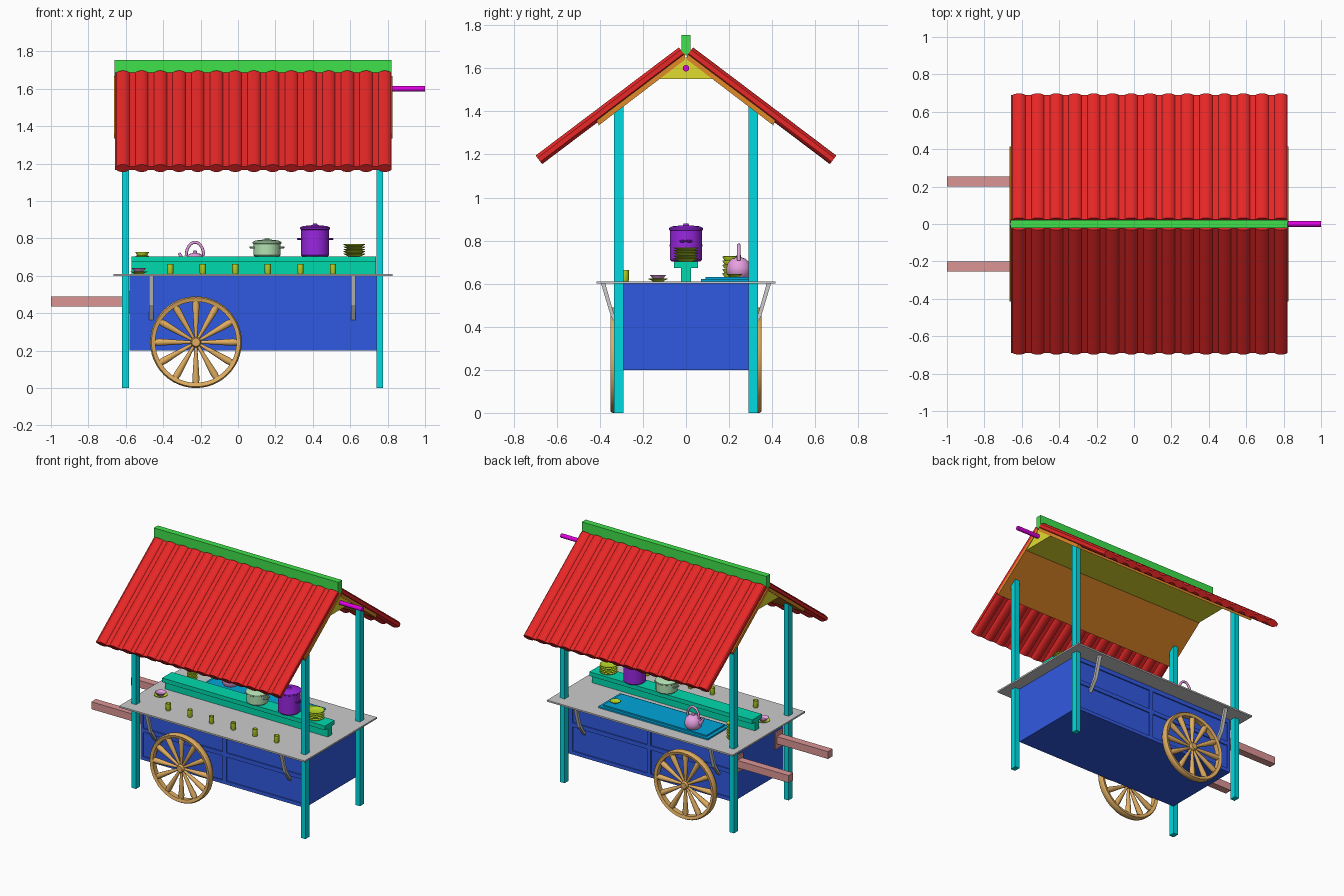
import bpy, bmesh
from math import sin, cos, pi, radians
from mathutils import Vector, Matrix

if "Cube" in bpy.data.objects:
    bpy.data.objects.remove(bpy.data.objects["Cube"])

MATS = {}
PALETTE = {
    "blue": (0.03, 0.1, 0.75), "cyan": (0.0, 0.7, 0.75), "red": (0.8, 0.02, 0.02),
    "green": (0.05, 0.75, 0.07), "brown": (0.75, 0.25, 0.02), "yellow": (0.75, 0.72, 0.03),
    "magenta": (0.75, 0.0, 0.75), "wood": (0.75, 0.42, 0.12), "pink_wood": (0.72, 0.3, 0.3),
    "teal": (0.0, 0.7, 0.42), "tray_blue": (0.0, 0.38, 0.7), "orchid": (0.8, 0.35, 0.75),
    "sage": (0.45, 0.75, 0.45), "purple": (0.32, 0.02, 0.75), "lime": (0.5, 0.72, 0.02)}


def make(name, bm, color=None, smooth=False):
    bmesh.ops.recalc_face_normals(bm, faces=bm.faces)
    me = bpy.data.meshes.new(name)
    bm.to_mesh(me)
    bm.free()
    ob = bpy.data.objects.new(name, me)
    bpy.context.collection.objects.link(ob)
    if color:
        if color not in MATS:
            MATS[color] = bpy.data.materials.new(color)
            MATS[color].diffuse_color = (*PALETTE[color], 1)
        me.materials.append(MATS[color])
    if smooth:
        bpy.ops.object.select_all(action='DESELECT')
        ob.select_set(True)
        bpy.context.view_layer.objects.active = ob
        bpy.ops.object.shade_smooth_by_angle(angle=radians(40))
    return ob


def add_box(bm, x0, x1, y0, y1, z0, z1):
    m = Matrix.Translation(((x0 + x1) / 2, (y0 + y1) / 2, (z0 + z1) / 2))
    m = m @ Matrix.Diagonal((x1 - x0, y1 - y0, z1 - z0, 1))
    bmesh.ops.create_cube(bm, size=1, matrix=m)


def box(name, color, *dims):
    bm = bmesh.new()
    add_box(bm, *dims)
    return make(name, bm, color)


def add_prism(bm, pts, offset):
    a = [bm.verts.new(p) for p in pts]
    b = [bm.verts.new(Vector(p) + Vector(offset)) for p in pts]
    bm.faces.new(a)
    bm.faces.new(b[::-1])
    for i in range(len(a)):
        j = (i + 1) % len(a)
        bm.faces.new((a[i], b[i], b[j], a[j]))


def x_prism(name, color, x0, x1, yz):
    bm = bmesh.new()
    add_prism(bm, [(x0, y, z) for y, z in yz], (x1 - x0, 0, 0))
    return make(name, bm, color)


def add_lathe(bm, prof, mat, n=28, closed=False):
    """Turn (radius, height) points about local z."""
    rings = [[bm.verts.new(mat @ Vector((r * cos(2 * pi * k / n), r * sin(2 * pi * k / n), h)))
              for k in range(n)] for r, h in prof]
    pairs = list(zip(rings, rings[1:])) + ([(rings[-1], rings[0])] if closed else [])
    for a, b in pairs:
        for k in range(n):
            j = (k + 1) % n
            bm.faces.new((a[k], a[j], b[j], b[k]))
    if not closed:
        bm.faces.new(rings[0])
        bm.faces.new(rings[-1])


def lathe(name, color, prof, loc, n=28):
    bm = bmesh.new()
    add_lathe(bm, prof, Matrix.Translation(loc), n)
    return make(name, bm, color, True)


def add_tube(bm, pts, radii, n=10):
    pts = [Vector(p) for p in pts]
    rings = []
    for i, p in enumerate(pts):
        d = pts[min(i + 1, len(pts) - 1)] - pts[max(i - 1, 0)]
        q = d.normalized()
        u = q.cross(Vector((0.12, 1, 0.07))).normalized()
        v = q.cross(u)
        r = radii[i] if isinstance(radii, (list, tuple)) else radii
        rings.append([bm.verts.new(p + r * (cos(2 * pi * k / n) * u + sin(2 * pi * k / n) * v))
                      for k in range(n)])
    for a, b in zip(rings, rings[1:]):
        for k in range(n):
            bm.faces.new((a[k], a[(k + 1) % n], b[(k + 1) % n], b[k]))
    bm.faces.new(rings[0])
    bm.faces.new(rings[-1])


# Panelled cabinet: recessed core with raised rails and stiles
bm = bmesh.new()
add_box(bm, -0.572, 0.732, -0.282, 0.282, 0.205, 0.6)
for z0, z1 in ((0.2, 0.225), (0.4, 0.43), (0.57, 0.602)):
    add_box(bm, -0.58, 0.74, -0.29, 0.29, z0, z1)
for x0, x1 in ((-0.58, -0.56), (0.08, 0.11), (0.71, 0.74)):
    add_box(bm, x0, x1, -0.29, 0.29, 0.2, 0.6)
make("cabinet", bm, "blue").data.materials[0].diffuse_color = (0.03, 0.1, 0.75, 1)

# Posts, handles and brackets, mirrored front to back
for s, side in ((-1, "front"), (1, "back")):
    for x, end in ((-0.602, "left"), (0.758, "right")):
        x_prism(f"{side}_{end}_post", "cyan", x - 0.018, x + 0.018,
                [(s * 0.29, 0), (s * 0.335, 0), (s * 0.335, 1.405), (s * 0.29, 1.435)])
    y0, y1 = sorted((s * 0.2, s * 0.253))
    box(f"{side}_handle", "pink_wood", -1, -0.575, y0, y1, 0.437, 0.49)
    box(f"{side}_handle_plate", "pink_wood", -0.59, -0.575, y0 - 0.015, y1 + 0.015, 0.4, 0.52)
    for x, end in ((-0.463, "left"), (0.617, "right")):
        x_prism(f"{side}_{end}_bracket", None, x - 0.012, x + 0.012,
                [(s * 0.395, 0.602), (s * 0.375, 0.602), (s * 0.335, 0.46), (s * 0.288, 0.385),
                 (s * 0.288, 0.365), (s * 0.348, 0.445)])

    # Wheel: rim, hub and twelve spokes that widen outwards
    bm = bmesh.new()
    base = Matrix.Translation((-0.225, s * 0.327, 0.245)) @ Matrix.Rotation(pi / 2, 4, 'X')
    add_lathe(bm, [(0.217, -0.018), (0.238, -0.024), (0.245, -0.014), (0.245, 0.014),
                   (0.238, 0.024), (0.217, 0.018)], base, 48, True)
    add_lathe(bm, [(0.022, -0.035), (0.028, -0.015), (0.028, 0.015), (0.022, 0.024)]
              if s < 0 else [(0.022, -0.024), (0.028, -0.015), (0.028, 0.015), (0.022, 0.035)],
              base, 20)
    for k in range(12):
        m = base @ Matrix.Rotation(k * pi / 6, 4, 'Z') @ Matrix.Rotation(pi / 2, 4, 'Y')
        add_lathe(bm, [(0.007, 0.015), (0.012, 0.08), (0.02, 0.195), (0.017, 0.222)], m, 10)
    make(f"{side}_wheel", bm, "wood", True)

# Counter top, blue tray and central shelf
box("counter", None, -0.665, 0.825, -0.415, 0.415, 0.6, 0.611)
bm = bmesh.new()
add_box(bm, -0.4, 0.48, 0.07, 0.32, 0.61, 0.622)
add_box(bm, -0.375, 0.455, 0.09, 0.3, 0.622, 0.632)
make("tray", bm, "tray_blue")
box("shelf_board", "teal", -0.57, 0.737, -0.056, 0.056, 0.673, 0.703)
box("shelf_support", "teal", -0.57, 0.737, -0.023, 0.023, 0.61, 0.673)

# Barrel-ribbed roof: closed rib profile swept down each slope
top = [(-0.658, 0.011)]
for i in range(15):
    cx = -0.615 + 0.1 * i
    for k in range(11):
        a = radians(154 - 12.8 * k)
        top.append((cx + 0.038 * cos(a), 0.025 * sin(a)))
top.append((0.822, 0.011))
profile = top + [(x, -t) for x, t in reversed(top)]
for s, side in ((-1, "front"), (1, "back")):
    bm = bmesh.new()
    add_prism(bm, [(x, s * (0.018 + 0.602 * t), 1.677 + 0.798 * t) for x, t in profile],
              (0, s * 0.665, -0.502))
    make(f"{side}_roof_tiles", bm, "red", True)
    x_prism(f"{side}_roof_lining", "brown", -0.664, 0.826,
            [(s * 0.005, 1.668), (s * 0.415, 1.358), (s * 0.405, 1.335), (s * 0.005, 1.64)])

# Ridge, gable beam and the rod at its end
x_prism("ridge_board", "green", -0.66, 0.82,
        [(-0.022, 1.755), (0.022, 1.755), (0.022, 1.68), (0, 1.657), (-0.022, 1.68)])
x_prism("gable_beam", "yellow", -0.66, 0.822, [(-0.135, 1.55), (0.135, 1.55), (0, 1.652)])
bm = bmesh.new()
add_tube(bm, [(0.8, 0, 1.6), (1.0, 0, 1.6)], 0.015, 16)
make("end_rod", bm, "magenta", True)


def loop_handles(bm, x, z, r, reach, axis_y=False):
    # Two small side loops on a pot
    for s in (-1, 1):
        add_tube(bm, [(x + s * (r - 0.005 + (reach + 0.005) * sin(a)), -0.025 * cos(a), z)
                      for a in [pi * k / 8 for k in range(9)]], 0.005, 8)


# Cooking pots on the shelf
for name, color, x, r, h, hz in (("low_pot", "sage", 0.155, 0.072, 0.078, 0.752),
                                 ("tall_pot", "purple", 0.412, 0.075, 0.155, 0.797)):
    bm = bmesh.new()
    add_lathe(bm, [(r - 0.008, 0), (r, 0.008), (r, h - 0.012), (r + 0.005, h - 0.008),
                   (r + 0.005, h), (r - 0.01, h + 0.008), (0.015, h + 0.013), (0.012, h + 0.018),
                   (0.01, h + 0.021)], Matrix.Translation((x, 0, 0.703)), 32)
    loop_handles(bm, x, hz, r, 0.018)
    make(name, bm, color, True)

# Kettle with spout and arched handle
bm = bmesh.new()
kx, ky, kz = -0.23, 0.245, 0.632
add_lathe(bm, [(0.045, 0), (0.056, 0.015), (0.058, 0.04), (0.05, 0.066), (0.032, 0.084),
               (0.012, 0.09), (0.01, 0.1), (0.004, 0.104)], Matrix.Translation((kx, ky, kz)))
add_tube(bm, [(kx - 0.045, ky, kz + 0.035), (kx - 0.067, ky, kz + 0.055),
              (kx - 0.085, ky, kz + 0.09)], [0.016, 0.011, 0.007])
add_tube(bm, [(kx + 0.047 * cos(a), ky, kz + 0.075 + 0.072 * sin(a))
              for a in [pi * k / 14 for k in range(15)]], 0.008)
make("kettle", bm, "orchid", True)

# Stacked bowls on the shelf, stacked cups at the back
bm = bmesh.new()
for i in range(5):
    add_lathe(bm, [(0.03, 0), (0.038, 0.003), (0.058, 0.013), (0.058, 0.016), (0.036, 0.007)],
              Matrix.Translation((0.622, 0, 0.703 + 0.0125 * i)))
make("bowl_stack", bm, "lime", True)
bm = bmesh.new()
for i in range(6):
    add_lathe(bm, [(0.026, 0), (0.035, 0.014), (0.035, 0.018), (0.03, 0.019)],
              Matrix.Translation((-0.512, 0.205, 0.611 + 0.0195 * i)))
make("cup_stack", bm, "lime", True)

# Dishes
DISH = [(0.025, 0), (0.03, 0.004), (0.045, 0.01), (0.045, 0.013), (0.028, 0.006)]
lathe("saucer", "lime", DISH, (-0.53, -0.13, 0.611))
lathe("small_bowl", "orchid", [(0.018, 0), (0.022, 0.004), (0.038, 0.023), (0.036, 0.024),
                               (0.02, 0.008)], (-0.53, -0.13, 0.617))
lathe("tray_dish", "lime", [(r * 0.8, h) for r, h in DISH], (0.41, 0.225, 0.632))

# Row of cups along the front edge
for i in range(6):
    lathe(f"front_cup_{i + 1}", "lime", [(0.014, 0), (0.017, 0.005), (0.017, 0.052), (0.015, 0.052),
                                         (0.013, 0.012)],
          (-0.362 + 0.174 * i, -0.282, 0.611), 20)

for m in bpy.data.materials:
    if m.users and not m.is_grease_pencil:
        m.use_nodes = True
        m.node_tree.nodes["Principled BSDF"].inputs["Base Color"].default_value = m.diffuse_color
